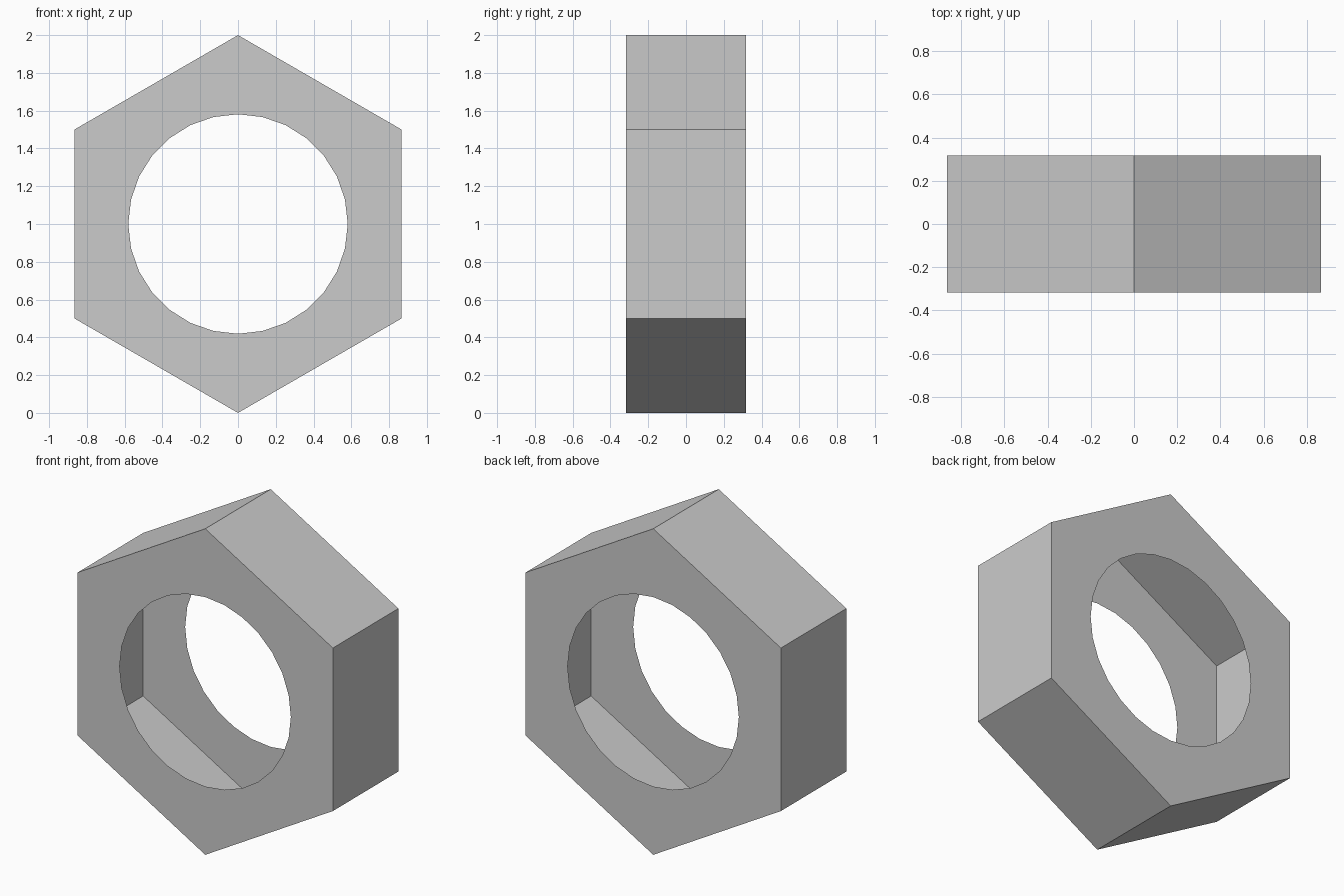
import bpy, bmesh
from math import sin, cos, pi

if "Cube" in bpy.data.objects:
    bpy.data.objects.remove(bpy.data.objects["Cube"])

HALF_DEPTH = 0.3175
HEX_RADIUS = 1.0
HOLE_RADIUS = 0.581
HOLE_SIDES = 28


def ring(bm, sides, radius, y):
    """Closed loop of edges in the XZ plane, one corner pointing up."""
    verts = [bm.verts.new((radius * sin(2 * pi * i / sides), y,
                           1.0 + radius * cos(2 * pi * i / sides)))
             for i in range(sides)]
    edges = [bm.edges.new((verts[i], verts[(i + 1) % sides])) for i in range(sides)]
    return verts, edges


bm = bmesh.new()

# Front and back hexagonal plates, each with a round opening
outer = []
for y in (-HALF_DEPTH, HALF_DEPTH):
    hex_verts, hex_edges = ring(bm, 6, HEX_RADIUS, y)
    _, hole_edges = ring(bm, HOLE_SIDES, HOLE_RADIUS, y)
    bmesh.ops.triangle_fill(bm, edges=hex_edges + hole_edges, use_beauty=True,
                            normal=(0, -1 if y < 0 else 1, 0))
    outer.append(hex_verts)

# Six flat outer walls (the inside stays hollow)
front, back = outer
for i in range(6):
    j = (i + 1) % 6
    bm.faces.new((front[i], front[j], back[j], back[i]))

# Point all faces outward
for f in bm.faces:
    f.normal_update()
    c = f.calc_center_median()
    c.z -= 1.0
    if f.normal.dot(c) < 0:
        f.normal_flip()

mesh = bpy.data.meshes.new("hex_shell")
bm.to_mesh(mesh)
bm.free()
shell = bpy.data.objects.new("hex_shell", mesh)
bpy.context.collection.objects.link(shell)
